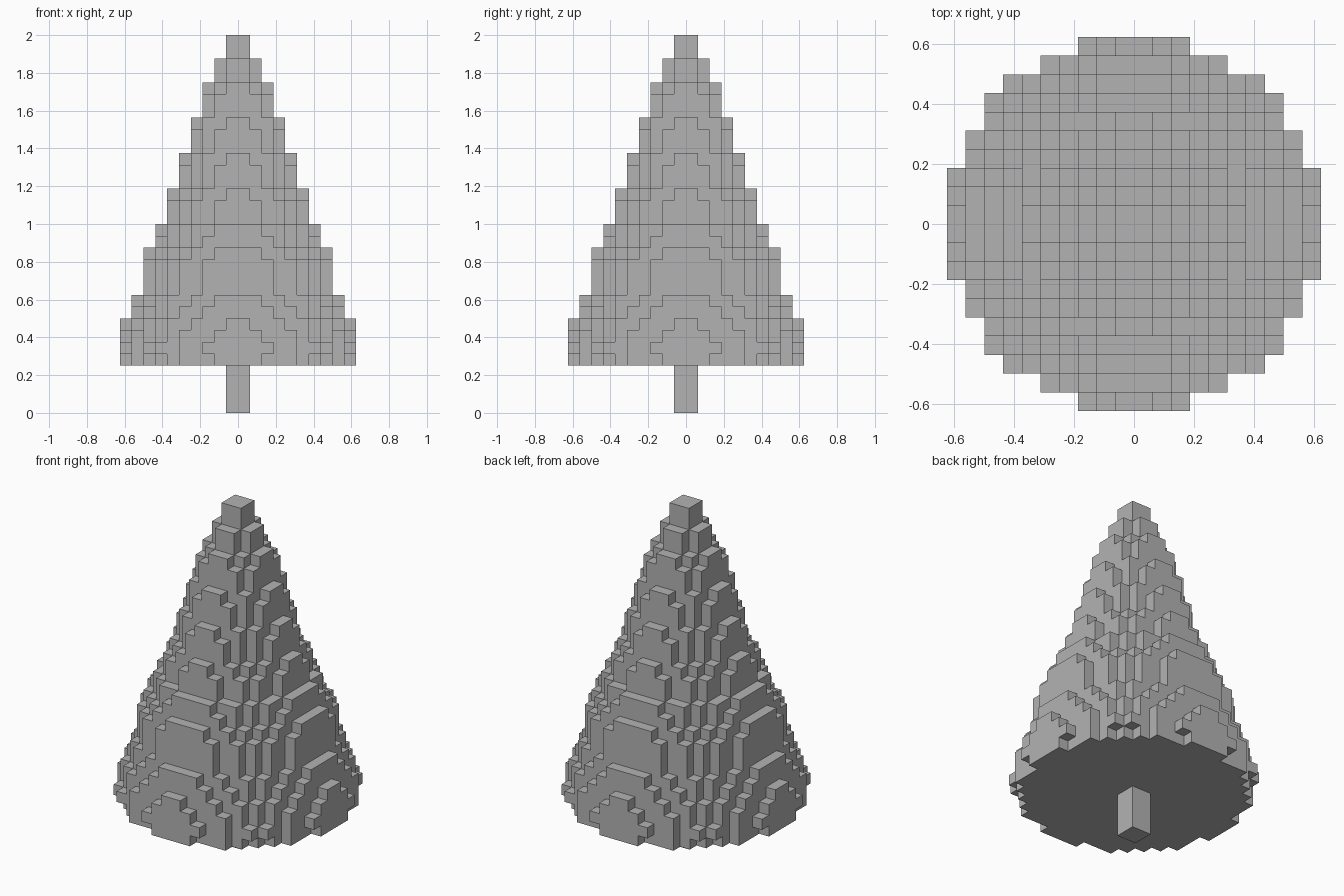
import bpy, bmesh
from mathutils import Vector

cube = bpy.data.objects.get("Cube")
if cube:
    bpy.data.objects.remove(cube, do_unlink=True)

UNIT = 1 / 16  # size of one block


def make_material(name, color):
    mat = bpy.data.materials.new(name)
    mat.use_nodes = True
    mat.diffuse_color = color
    mat.node_tree.nodes["Principled BSDF"].inputs["Base Color"].default_value = color
    return mat


def block_object(name, blocks, mat):
    """Shell around a set of unit blocks: one quad per exposed side."""
    bm = bmesh.new()
    corners = {}

    def corner(p):
        key = tuple(round(c) for c in p)
        if key not in corners:
            corners[key] = bm.verts.new(Vector(key) * UNIT)
        return corners[key]

    for block in blocks:
        centre = Vector(block) + Vector((0.5, 0.5, 0.5))
        for axis in range(3):
            for sign in (-1, 1):
                normal = Vector((0, 0, 0))
                normal[axis] = sign
                if tuple(int(c) for c in Vector(block) + normal) in blocks:
                    continue
                u = Vector((0, 0, 0))
                u[(axis + 1) % 3] = 0.5
                v = normal.cross(u)
                mid = centre + normal / 2
                bm.faces.new([corner(mid + a * u + b * v)
                              for a, b in ((-1, -1), (1, -1), (1, 1), (-1, 1))])
    mesh = bpy.data.meshes.new(name)
    bm.to_mesh(mesh)
    bm.free()
    mesh.materials.append(mat)
    obj = bpy.data.objects.new(name, mesh)
    bpy.context.collection.objects.link(obj)
    return obj


def disc(radius_sq, z):
    return {(x, y, z) for x in range(-10, 10) for y in range(-10, 10)
            if (x + 0.5) ** 2 + (y + 0.5) ** 2 <= radius_sq}


grey = make_material("plain grey", (0.45, 0.45, 0.45, 1))

# Trunk: a square post
TRUNK_TOP = 4
trunk = {(x, y, z) for x in (-1, 0) for y in (-1, 0) for z in range(TRUNK_TOP)}
block_object("trunk", trunk, grey)

# Foliage: tapering discs, as (squared radius in blocks, number of layers)
tiers = [(94, 1), (99, 1), (94, 1), (91, 1), (80, 1), (76, 1), (66, 3), (60, 1),
         (50, 1), (46, 1), (34, 2), (31, 1), (24, 2), (21, 1), (16, 2), (13, 1),
         (9, 2), (7, 1), (3, 2), (1, 2)]
foliage = set()
level = TRUNK_TOP
for radius_sq, layers in tiers:
    for _ in range(layers):
        foliage |= disc(radius_sq, level)
        level += 1
block_object("foliage", foliage, grey)
